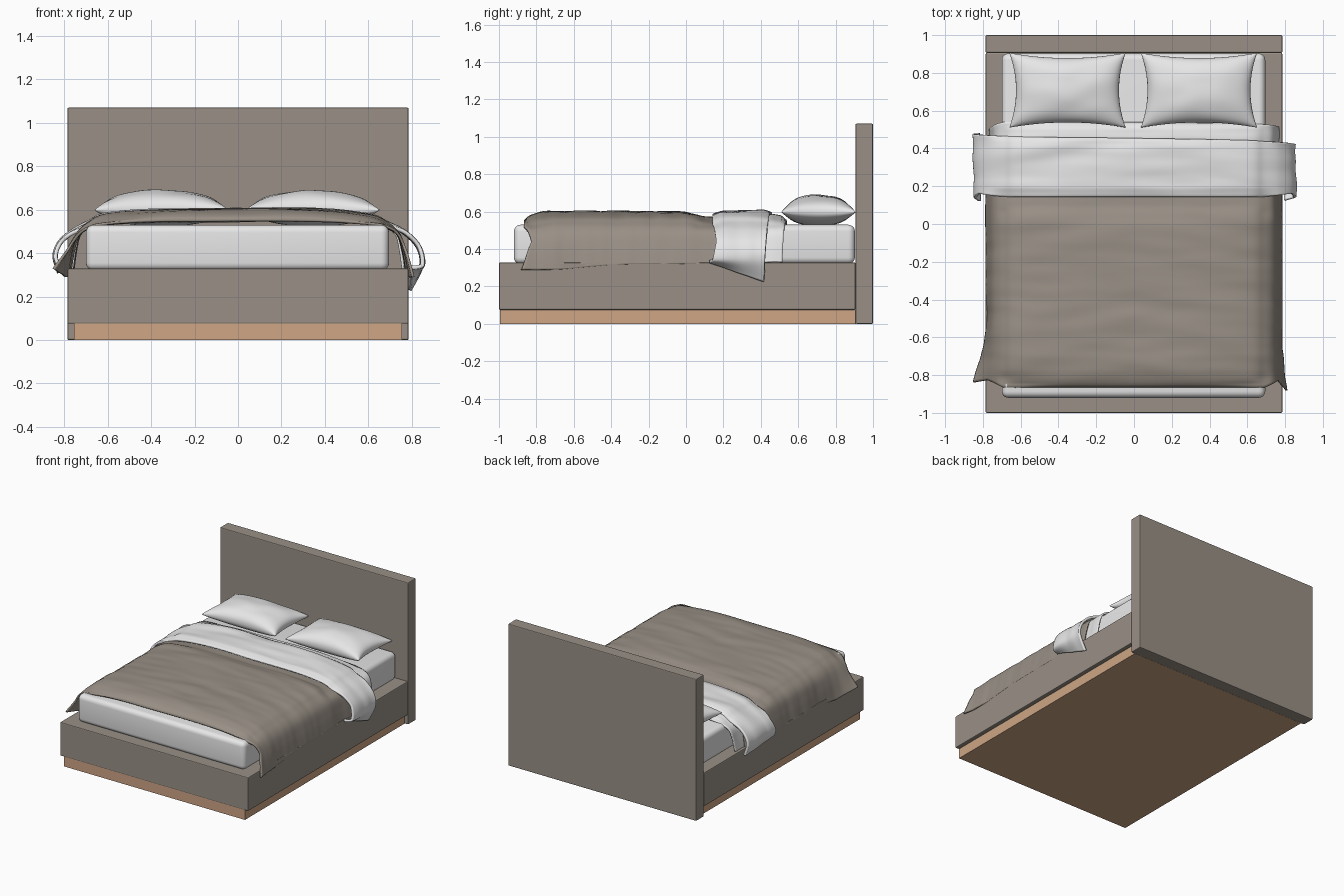
import bpy, bmesh, math
from mathutils import Vector, noise

if "Cube" in bpy.data.objects:
    bpy.data.objects.remove(bpy.data.objects["Cube"])


def material(name, rgb):
    m = bpy.data.materials.new(name)
    m.diffuse_color = (*rgb, 1)
    m.use_nodes = True
    m.node_tree.nodes["Principled BSDF"].inputs["Base Color"].default_value = m.diffuse_color
    return m


TAUPE = material("taupe fabric", (0.32, 0.28, 0.24))
WHITE = material("white linen", (0.8, 0.8, 0.8))
WOOD = material("light wood", (0.62, 0.38, 0.235))


def finish(name, bm, mat, smooth=True):
    me = bpy.data.meshes.new(name)
    bm.to_mesh(me)
    bm.free()
    me.materials.append(mat)
    for p in me.polygons:
        p.use_smooth = smooth
    ob = bpy.data.objects.new(name, me)
    bpy.context.collection.objects.link(ob)
    return ob


def box(name, lo, hi, mat, bevel=0.0, segs=2, smooth=False):
    bm = bmesh.new()
    bmesh.ops.create_cube(bm, size=1)
    for v in bm.verts:
        v.co = [lo[k] + (v.co[k] + 0.5) * (hi[k] - lo[k]) for k in range(3)]
    if bevel:
        bmesh.ops.bevel(bm, geom=bm.edges[:], offset=bevel, segments=segs,
                        profile=0.5, affect='EDGES')
    return finish(name, bm, mat, smooth)


def spline(pts, t):
    """Smooth curve through 2D points, t in 0..1"""
    n = len(pts) - 1
    k = min(int(t * n), n - 1)
    f = t * n - k
    p = [Vector(pts[max(0, min(n, k + d))]) for d in (-1, 0, 1, 2)]
    return 0.5 * (2 * p[1] + (p[2] - p[0]) * f
                  + (2 * p[0] - 5 * p[1] + 4 * p[2] - p[3]) * f * f
                  + (3 * p[1] - p[0] - 3 * p[2] + p[3]) * f ** 3)


def lookup(pts, x):
    """Eased interpolation of (x, value) pairs"""
    if x <= pts[0][0]:
        return pts[0][1]
    for (a, va), (b, vb) in zip(pts, pts[1:]):
        if x <= b:
            return va + (vb - va) * (x - a) / (b - a)
    return pts[-1][1]


def cloth(name, mat, front, back, top, side, thick, wrinkle, seed, nx=48, ny=60):
    """Sheet draped across the bed: a cross-section swept along y"""
    bm = bmesh.new()
    rows = []
    for j in range(ny + 1):
        v = j / ny
        row = []
        for i in range(-nx, nx + 1):
            sg, t = (1 if i >= 0 else -1), abs(i) / nx
            y = front(sg, t) * (1 - v) + back(sg, t) * v
            z = top(y)
            pts = [(0, z), (0.35, z), (0.6, max(z - 0.022, 0.542)),
                   (0.69, max(z - 0.06, 0.525))] + side(sg, v)
            x, zz = spline(pts, t)
            # wrinkles push outward on the sides and upward on the top
            w = wrinkle * (noise.noise(Vector((x * sg * 1.7, y * 9 + x * 2, seed)))
                           + 0.5 * noise.noise(Vector((x * sg * 4, y * 16, seed + 5))))
            hang = max(0, min(1, (t - 0.5) * 3))
            row.append(bm.verts.new((sg * (x + w * hang), y, zz + w * (1 - 0.7 * hang))))
        rows.append(row)
    for a, b in zip(rows, rows[1:]):
        for i in range(2 * nx):
            bm.faces.new((a[i], a[i + 1], b[i + 1], b[i]))
    ob = finish(name, bm, mat)
    mod = ob.modifiers.new("thickness", 'SOLIDIFY')
    mod.thickness = thick
    mod.offset = -1
    return ob


# Bed frame
box("plinth", (-0.755, -0.995, 0), (0.755, 0.91, 0.078), WOOD)
box("bed_frame", (-0.785, -1, 0.075), (0.785, 0.906, 0.328), TAUPE, 0.006)
box("headboard", (-0.785, 0.906, 0), (0.785, 1, 1.07), TAUPE, 0.006)
box("mattress", (-0.7, -0.92, 0.32), (0.695, 0.903, 0.53), WHITE, 0.035, 5, True)


# Blanket, flared at the two front corners
def blanket_side(sg, v):
    w = max(0, 1 - v / 0.22) ** 1.5
    ex = 0.07 if sg < 0 else 0.025
    hz = lookup([(0, 0.33 if sg < 0 else 0.29), (0.15, 0.29), (0.4, 0.318), (1, 0.325)], v)
    return [(0.742, 0.49), (0.768 + ex * w * 0.4, 0.41), (0.785 + ex * w, hz)]


def blanket_front(sg, t):
    return -0.866 + lookup([(0.5, 0), (0.78, 0.04), (1, -0.015 if sg > 0 else 0.03)], t)


cloth("blanket", TAUPE, blanket_front, lambda sg, t: 0.4,
      lambda y: lookup([(-0.87, 0.545), (-0.85, 0.567), (-0.82, 0.583), (-0.78, 0.594),
                        (-0.7, 0.602), (0.0, 0.598), (0.05, 0.588), (0.09, 0.574),
                        (0.16, 0.568), (0.4, 0.56)], y),
      blanket_side, 0.012, 0.007, 1.3, ny=90)

# Sheet layer showing behind the fold
cloth("under_sheet", WHITE, lambda sg, t: 0.2,
      lambda sg, t: 0.54 - (0.04 * max(0, t - 0.5) * 2 if sg < 0 else 0.025 * t),
      lambda y: lookup([(0.2, 0.575), (0.46, 0.583), (0.51, 0.575), (0.54, 0.55)], y),
      lambda sg, v: [(0.735, 0.49), (0.755, 0.42), (0.768, 0.33)],
      0.012, 0.006, 4.1, ny=30)


# Turned-down fold with hanging ends
def fold_side(sg, v):
    if sg > 0:
        return [(0.775, 0.5), (0.84, 0.43), (0.855, 0.34), (0.80, 0.325 - 0.1 * v)]
    return [(0.775, 0.5), (0.83, 0.45), (0.852, 0.385), (0.83, 0.325 - 0.02 * v)]


cloth("sheet_fold", WHITE,
      lambda sg, t: 0.142 + lookup([(0.4, 0), (0.7, 0.02), (1, -0.02)], t),
      lambda sg, t: 0.455 + (0.025 * t if sg < 0 else -0.04 * t),
      lambda y: lookup([(0.13, 0.578), (0.15, 0.592), (0.19, 0.604), (0.41, 0.606),
                        (0.44, 0.6), (0.47, 0.585)], y),
      fold_side, 0.018, 0.009, 7.7, ny=36)


# Pillows: puffed grids with pinched edges and pointed corners
def pillow(name, cx, seed, n=28):
    bm = bmesh.new()
    for s in (1, -1):
        g = []
        for j in range(n + 1):
            row = []
            for i in range(n + 1):
                u = math.sin((i / n - 0.5) * math.pi)
                v = math.sin((j / n - 0.5) * math.pi)
                x = 0.308 * u * (1 - 0.115 * (1 - v * v))
                y = 0.198 * v * (1 - 0.14 * (1 - u * u))
                puff = max(0, (1 - u * u) * (1 - v * v))
                h = (0.092 if s > 0 else 0.075) * puff ** 0.42
                h += 0.008 * puff ** 0.5 * noise.noise(Vector((u * 2, v * 2, seed))) * (s > 0)
                row.append(bm.verts.new((cx + x, 0.708 + y, 0.598 + s * h)))
            g.append(row)
        for a, b in zip(g, g[1:]):
            for i in range(n):
                q = (a[i], a[i + 1], b[i + 1], b[i])
                bm.faces.new(q if s > 0 else q[::-1])
    bmesh.ops.remove_doubles(bm, verts=bm.verts, dist=0.0005)
    return finish(name, bm, WHITE)


pillow("pillow_left", -0.352, 2.2)
pillow("pillow_right", 0.344, 6.4)
